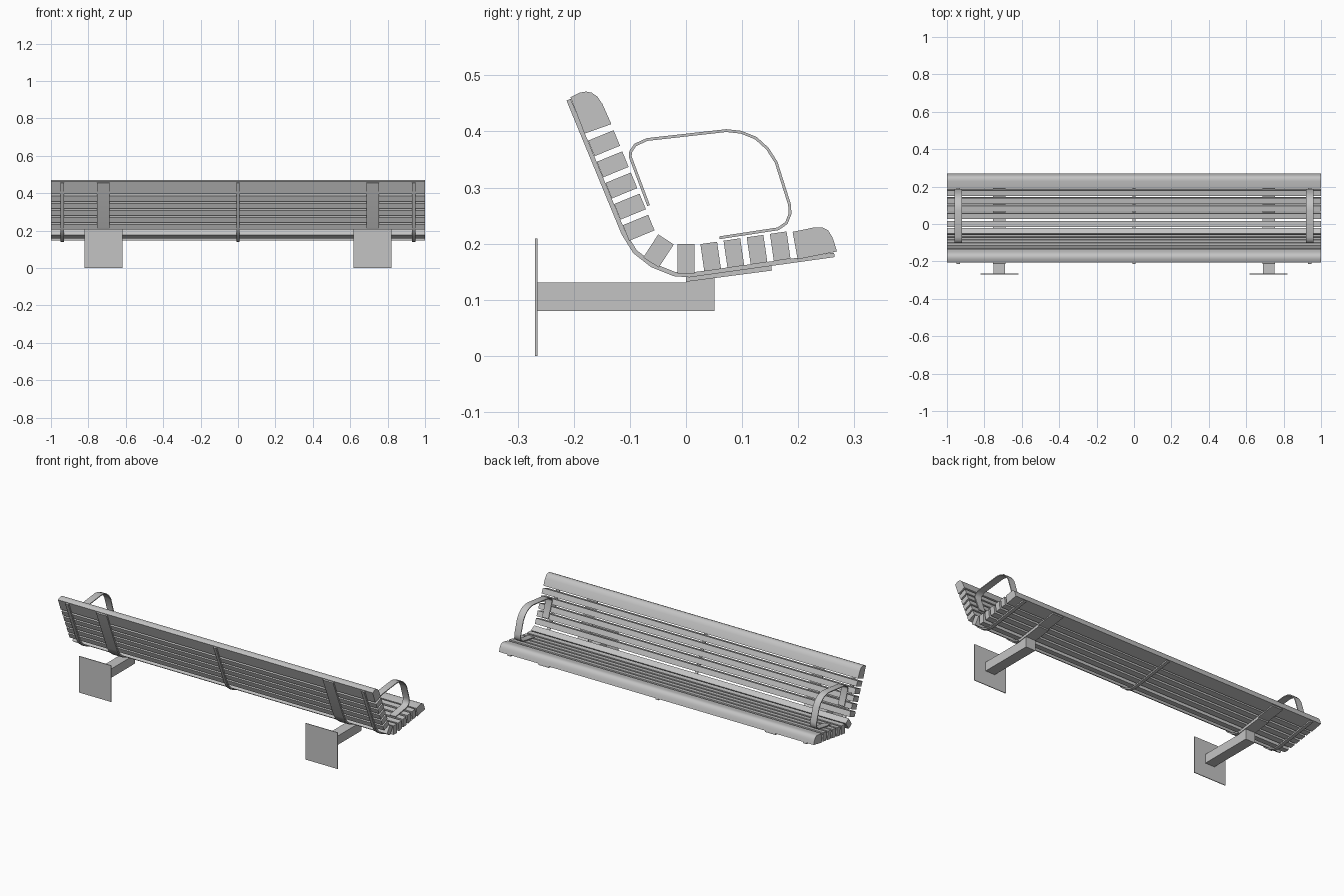
import bpy, bmesh
from math import radians, sin, cos
from mathutils import Vector

cube = bpy.data.objects.get("Cube")
if cube:
    bpy.data.objects.remove(cube, do_unlink=True)

grey = bpy.data.materials.new("light_grey")
grey.use_nodes = True
COLOUR = (0.55, 0.55, 0.55, 1)
grey.diffuse_color = COLOUR
grey.node_tree.nodes["Principled BSDF"].inputs["Base Color"].default_value = COLOUR


def prism(name, profile, x, width, smooth=False):
    """Extrude a (y, z) outline along x, centred on x."""
    bm = bmesh.new()
    face = bm.faces.new([bm.verts.new((x - width / 2, y, z)) for y, z in profile])
    new = bmesh.ops.extrude_face_region(bm, geom=[face])["geom"]
    bmesh.ops.translate(bm, vec=(width, 0, 0),
                        verts=[v for v in new if isinstance(v, bmesh.types.BMVert)])
    bmesh.ops.recalc_face_normals(bm, faces=bm.faces)
    mesh = bpy.data.meshes.new(name)
    bm.to_mesh(mesh)
    bm.free()
    mesh.materials.append(grey)
    obj = bpy.data.objects.new(name, mesh)
    bpy.context.collection.objects.link(obj)
    if smooth:
        bpy.ops.object.select_all(action='DESELECT')
        obj.select_set(True)
        bpy.context.view_layer.objects.active = obj
        bpy.ops.object.shade_smooth_by_angle(angle=radians(35))
    return obj


def ribbon(path, thickness):
    """Outline of a bent flat bar, thickened to the left of the path."""
    pts = [Vector(p) for p in path]
    normals = []
    for a, b in zip(pts, pts[1:]):
        d = (b - a).normalized()
        normals.append(Vector((-d.y, d.x)))
    inner = []
    for i, p in enumerate(pts):
        n0, n1 = normals[max(i - 1, 0)], normals[min(i, len(normals) - 1)]
        mid = (n0 + n1).normalized()
        inner.append(p + mid * thickness / mid.dot(n0))
    return pts + inner[::-1]


def box(y0, y1, z0, z1):
    return [(y0, z0), (y1, z0), (y1, z1), (y0, z1)]


def slat(name, y, z, tilt, width=0.03, depth=0.049):
    """Full-length slat; tilt leans its depth axis from up towards +y."""
    a = radians(tilt)
    across = Vector((cos(a), -sin(a))) * width / 2
    up = Vector((sin(a), cos(a))) * depth / 2
    c = Vector((y, z))
    prism(name, [c - across - up, c + across - up, c + across + up, c - across + up], 0, 2)


# Slats of the backrest, the bend and the seat
for i in range(5):
    slat(f"back_slat_{i + 1}", -0.146 + 0.0154 * i, 0.379 - 0.0377 * i, 67.7)
slat("bend_slat", -0.049, 0.187, 33, 0.033)
slat("inner_seat_slat", 0, 0.173, 0, 0.03, 0.052)
for i in range(4):
    slat(f"seat_slat_{i + 1}", 0.044 + 0.0413 * i, 0.177 + 0.0061 * i, -8.3)

# Rounded rails along the top and the seat edge
prism("top_rail", [(-.181, .396), (-.133, .413), (-.149, .449), (-.158, .462),
                   (-.168, .469), (-.178, .471), (-.19, .469), (-.206, .461)], 0, 2, True)
prism("seat_edge_rail", [(.19, .221), (.229, .229), (.243, .229), (.253, .224),
                         (.26, .213), (.264, .203), (.269, .186), (.199, .172)], 0, 2, True)

# Bent straps under the slats
strap = ribbon([(-.213, .455), (-.115, .217), (-.094, .183), (-.062, .158),
                (-.022, .142), (.006, .14), (.265, .176)], 0.008)
prism("centre_strap", strap, 0, 0.018, True)

arm = ribbon([(-.069, .267), (-.102, .355), (-.101, .365), (-.092, .378), (-.07, .388),
              (.072, .404), (.099, .401), (.126, .39), (.147, .371), (.163, .346),
              (.187, .27), (.188, .253), (.181, .235), (.165, .224), (.06, .208)], -0.005)

# Paired straps, armrests and wall supports
for side, s in (("left", 1), ("right", -1)):
    prism(f"{side}_end_strap", strap, s * 0.94, 0.02, True)
    prism(f"{side}_wide_strap", strap, s * 0.72, 0.066, True)
    prism(f"{side}_armrest", arm, s * 0.94, 0.04, True)
    x = s * 0.72
    prism(f"{side}_seat_plate", [(0, .132), (.153, .152), (.152, .161), (0, .14)], x, 0.066)
    prism(f"{side}_spacer", box(0, .051, .13, .14), x, 0.06)
    prism(f"{side}_support_beam", box(-.266, .051, .08, .131), x, 0.06)
    prism(f"{side}_wall_plate", box(-.269, -.265, 0, .209), x, 0.204)
